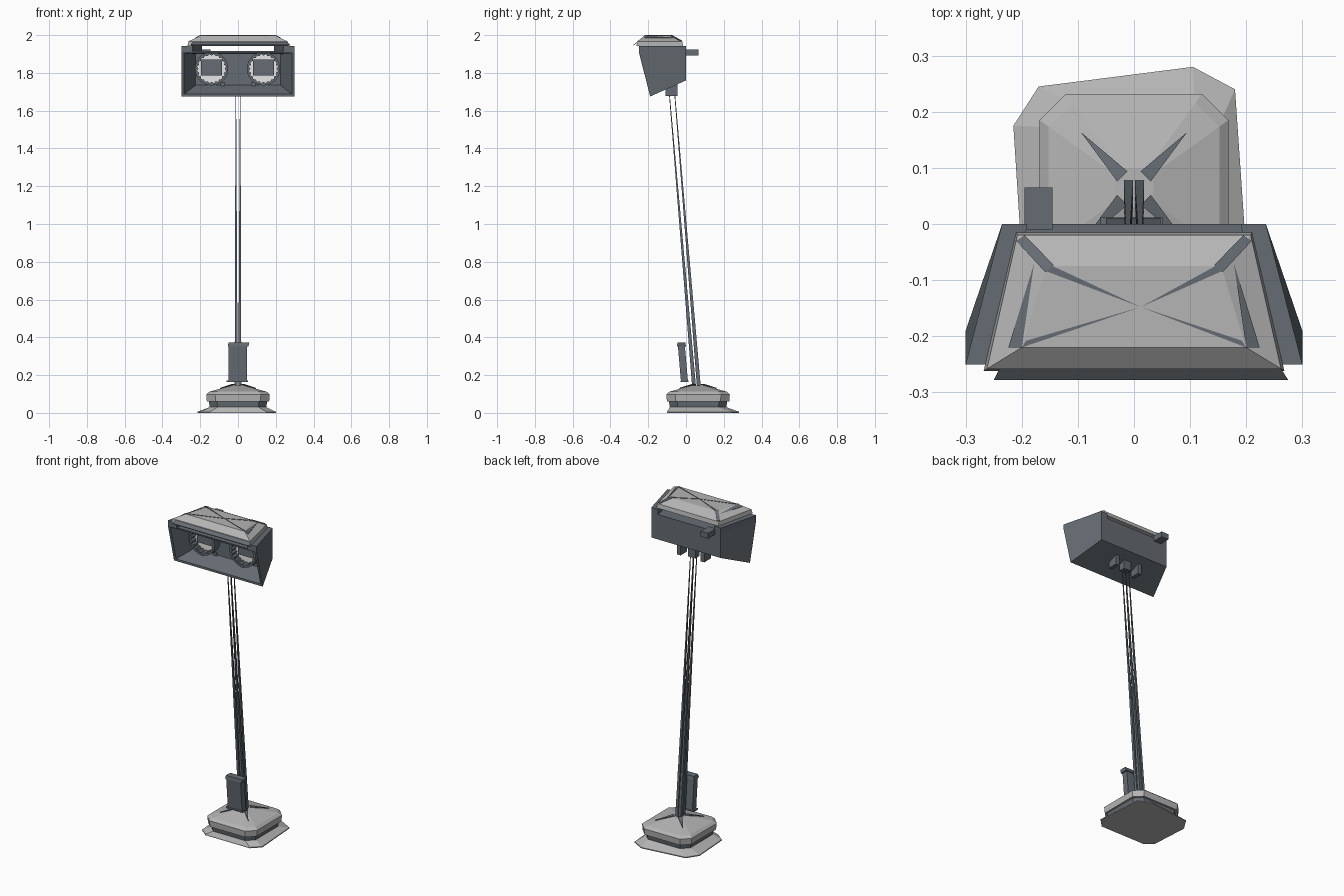
import bpy
import bmesh
from math import sin, cos, pi
from mathutils import Vector

cube = bpy.data.objects.get("Cube")
if cube:
    bpy.data.objects.remove(cube, do_unlink=True)


def material(name, r, g, b):
    m = bpy.data.materials.new(name)
    m.use_nodes = True
    m.diffuse_color = (r, g, b, 1)
    node = next(n for n in m.node_tree.nodes if n.type == 'BSDF_PRINCIPLED')
    node.inputs["Base Color"].default_value = (r, g, b, 1)
    node.inputs["Roughness"].default_value = 0.7
    return m


LIGHT = material("light_grey", 0.46, 0.46, 0.46)
SLATE = material("slate_grey", 0.13, 0.15, 0.17)
WHITE = material("lens_white", 0.88, 0.88, 0.88)


def loft(name, rings, mat, caps=True, closed=False):
    """Skin a series of matching rings."""
    bm = bmesh.new()
    rows = [[bm.verts.new(p) for p in ring] for ring in rings]
    pairs = list(zip(rows, rows[1:]))
    if closed:
        pairs.append((rows[-1], rows[0]))
    for a, b in pairs:
        for i in range(len(a)):
            j = (i + 1) % len(a)
            bm.faces.new((a[i], a[j], b[j], b[i]))
    if caps and not closed:
        bm.faces.new(rows[0])
        bm.faces.new(rows[-1])
    bmesh.ops.recalc_face_normals(bm, faces=bm.faces)
    me = bpy.data.meshes.new(name)
    bm.to_mesh(me)
    bm.free()
    me.materials.append(mat)
    ob = bpy.data.objects.new(name, me)
    bpy.context.scene.collection.objects.link(ob)
    return ob


def flat_rect(x0, x1, y0, y1, z):
    return [(x0, y0, z), (x1, y0, z), (x1, y1, z), (x0, y1, z)]


def upright_rect(x, yb, yt, zb, zt):
    return [(-x, yb, zb), (x, yb, zb), (x, yt, zt), (-x, yt, zt)]


def box(name, x0, x1, y0, y1, z0, z1, mat):
    return loft(name, [flat_rect(x0, x1, y0, y1, z) for z in (z0, z1)], mat)


def plate(name, pts, mat, thick=0.002):
    up = Vector((0, 0, thick))
    return loft(name, [[Vector(p) for p in pts], [Vector(p) + up for p in pts]], mat)


# Base: loose skirt, dark band, chamfered body and sloping roof
BASE_Y = 0.064


def octagon(h, z):
    c = h * 0.72
    pts = [(-c, -h), (c, -h), (h, -c), (h, c), (c, h), (-c, h), (-h, c), (-h, -c)]
    return [(x, y + BASE_Y, z) for x, y in pts]


skirt = [(-.15, -.1), (.15, -.1), (.2, -.05), (.18, .24),
         (.105, .28), (-.17, .245), (-.215, .175), (-.2, -.06)]
loft("base_skirt", [[(x, y, 0) for x, y in skirt],
                    [(x, y, .006) for x, y in skirt], octagon(.15, .03)], LIGHT)
loft("base_band", [octagon(.148, .02), octagon(.155, .065)], SLATE)
loft("base_body", [octagon(.165, .06), octagon(.168, .098), octagon(.152, .112),
                   octagon(.035, .145)], LIGHT)
for sx in (-1, 1):
    for sy in (-1, 1):
        plate("base_rib", [(sx * .03, BASE_Y + sy * .012, .15),
                           (sx * .012, BASE_Y + sy * .03, .15),
                           (sx * .095, BASE_Y + sy * .1, .128)], SLATE, .004)

# Pole: four leaning corner strips that thin out upward
for sx in (-1, 1):
    for sy in (-1, 1):
        rings = []
        for z, yc, hx, hy, w in ((.13, .056, .018, .023, .0165), (1.69, -.074, .013, .016, .003)):
            ox, oy = sx * hx, yc + sy * hy
            rings.append(flat_rect(ox, ox - sx * w, oy, oy - sy * w * 1.25, z))
        loft("pole_strip", rings, SLATE)

# Control box leaning with the pole
loft("control_box", [flat_rect(-.05, .047, -.027, .01, .17),
                     flat_rect(-.05, .047, -.043, -.006, .355)], SLATE)
loft("control_box_lid", [flat_rect(-.054, .055, -.048, 0, .352),
                         flat_rect(-.05, .06, -.045, -.004, .372)], SLATE)
box("control_box_foot", -.06, .052, -.03, .012, .163, .172, SLATE)

# Lamp housing: flared shell with a recessed front
loft("lamp_housing", [upright_rect(.235, 0, 0, 1.76, 1.912),
                      upright_rect(.3, -.19, -.25, 1.675, 1.915),
                      upright_rect(.285, -.19, -.248, 1.688, 1.905),
                      upright_rect(.225, -.1, -.1, 1.735, 1.9)], SLATE)
for s in (-1, 1):
    rings = []
    for z in (1.91, 1.943):
        rings.append([(s * .235, 0, z), (s * .3, -.25, z), (s * .24, -.25, z), (s * .19, 0, z)])
    loft("housing_cheek", rings, SLATE)

# Twin lamps: toothed ring, pale lens and dark shutter
for cx in (-.14, .135):
    def circle(r, y, tooth=0):
        out = []
        for i in range(40):
            a = 2 * pi * i / 40
            q = r + tooth * (i % 2)
            out.append((cx + q * cos(a), y, 1.822 + q * sin(a)))
        return out
    loft("lamp_ring", [circle(.088, -.1), circle(.088, -.15),
                       circle(.07, -.15, .008), circle(.07, -.1, .008)], SLATE, closed=True)
    loft("lamp_lens", [circle(.08, -.1), circle(.08, -.108)], WHITE)
    box("lamp_shutter", cx - .055, cx + .055, -.116, -.106, 1.787, 1.872, SLATE)


# Lid: tapered cap with dark seams
def lid_ring(back_x, front_x, yb, yf, z):
    return [(-front_x, yf, z), (front_x, yf, z), (back_x, yb, z), (-back_x, yb, z)]


loft("lamp_lid", [lid_ring(.21, .268, -.015, -.262, 1.942),
                  lid_ring(.208, .262, -.02, -.258, 1.967),
                  lid_ring(.155, .2, -.075, -.22, 1.997)], LIGHT)
plate("lid_front_lip", [(-.25, -.278, 1.945), (.275, -.278, 1.945),
                        (.262, -.258, 1.96), (-.24, -.258, 1.96)], SLATE, .004)
mid = (.012, -.148, 1.9975)
for s in (-1, 1):
    plate("lid_seam_back", [mid, (s * .157, -.084, 1.9975), (s * .145, -.075, 1.9975)], SLATE)
    plate("lid_seam_front", [mid, (s * .2, -.22, 1.9975), (s * .192, -.208, 1.9975)], SLATE)
    plate("lid_corner_seam", [(s * .158, -.086, 1.998), (s * .143, -.073, 1.998),
                              (s * .195, -.02, 1.968), (s * .21, -.03, 1.968)], SLATE)
    plate("lid_side_seam", [(s * .2, -.22, 1.998), (s * .224, -.22, 1.986),
                            (s * .178, -.07, 1.985)], SLATE)

# Mounting ears under the housing and a rear bracket
for s in (-1, 1):
    box("mount_ear", s * .08 - .012, s * .08 + .012, -.108, -.045, 1.678, 1.75, SLATE)
box("mount_lug", -.025, .025, -.095, -.055, 1.68, 1.735, SLATE)
box("rear_bracket", -.195, -.145, -.01, .065, 1.892, 1.925, SLATE)
